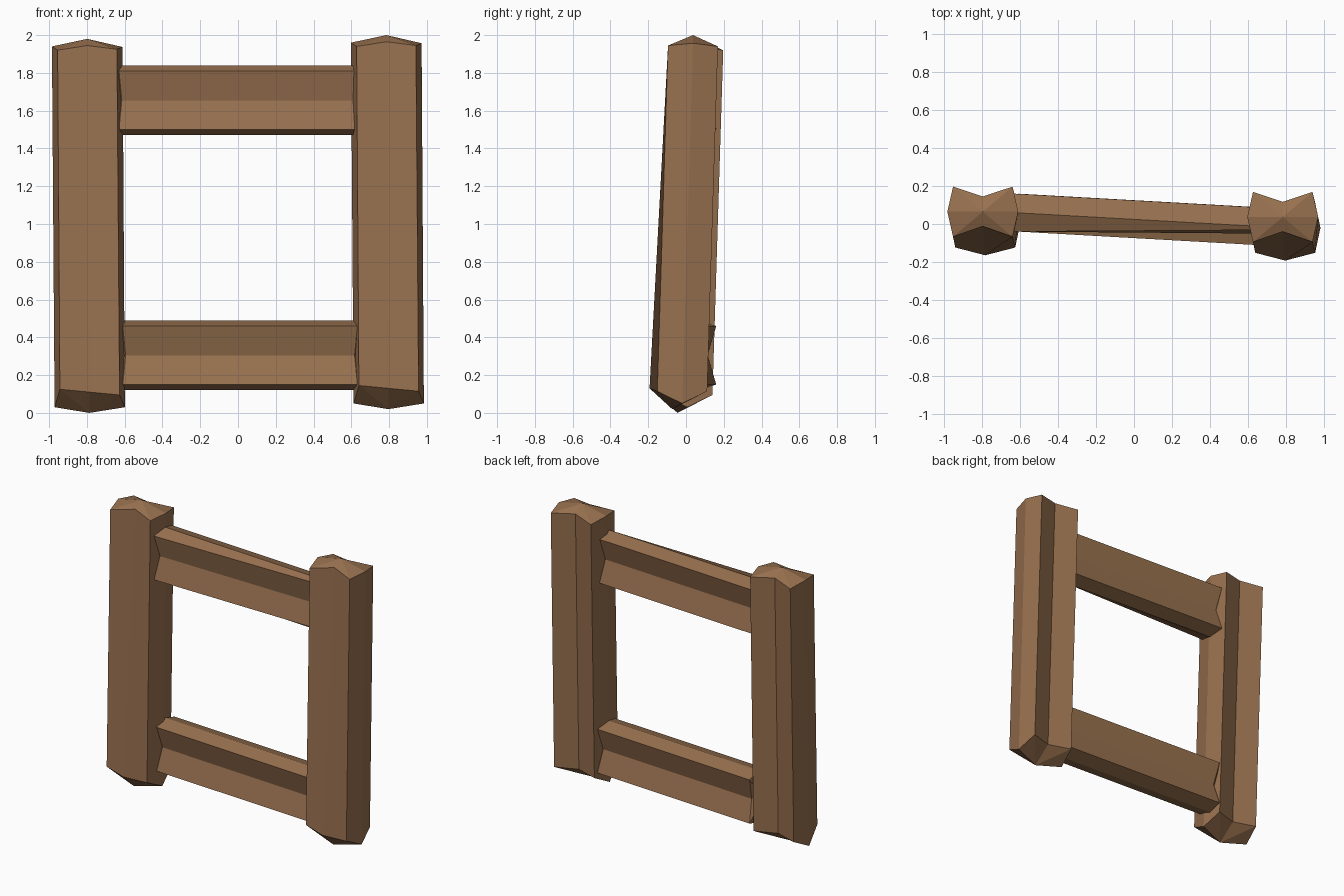
import bpy
import bmesh
from mathutils import Vector

cube = bpy.data.objects.get("Cube")
if cube:
    bpy.data.objects.remove(cube, do_unlink=True)

wood = bpy.data.materials.new("brown_wood")
wood.use_nodes = True
brown = (0.31, 0.162, 0.077, 1)
wood.diffuse_color = brown
wood.node_tree.nodes["Principled BSDF"].inputs["Base Color"].default_value = brown


def section(half_width, side, depth, front_mid, back_mid, front=None):
    """Eight (width, depth) points of a waisted beam section."""
    low, high = front or (-depth, -depth)
    return [(-half_width, low), (0, front_mid), (half_width, high), (side, 0),
            (half_width, depth), (0, back_mid), (-half_width, depth), (-side, 0)]


def beam(name, rings, tips):
    """Flat-faced beam from two eight-point rings, each capped by a shallow point."""
    bm = bmesh.new()
    a, b = [[bm.verts.new(p) for p in ring] for ring in rings]
    tip_a, tip_b = [bm.verts.new(p) for p in tips]
    for i in range(8):
        j = (i + 1) % 8
        bm.faces.new((a[i], a[j], b[j], b[i]))
        bm.faces.new((a[j], a[i], tip_a))
        bm.faces.new((b[i], b[j], tip_b))
    bmesh.ops.recalc_face_normals(bm, faces=bm.faces)
    mesh = bpy.data.meshes.new(name)
    bm.to_mesh(mesh)
    bm.free()
    mesh.materials.append(wood)
    obj = bpy.data.objects.new(name, mesh)
    bpy.context.collection.objects.link(obj)


def post(name, offset):
    """Leaning upright: waisted at the top, bulging at the front of its foot."""
    foot_heights = [0.125, 0.11, 0.095, 0.03, 0.095, 0.10, 0.10, 0.03]
    head_heights = [1.92, 1.945, 1.925, 1.937, 1.92, 1.935, 1.92, 1.94]
    foot = [Vector((-0.785 + w, 0.008 + d, z)) + offset for (w, d), z in
            zip(section(0.158, 0.186, 0.132, -0.173, 0.08), foot_heights)]
    head = [Vector((-0.798 + w, 0.065 + d, z)) + offset for (w, d), z in
            zip(section(0.157, 0.187, 0.132, -0.077, 0.08), head_heights)]
    tips = [Vector((-0.787, -0.045, 0.0)) + offset, Vector((-0.798, 0.065, 1.98)) + offset]
    beam(name, (foot, head), tips)


def rail(name, z, x_min, x_max, right_section):
    """Crossbar grooved along front and back, set slightly askew between the posts."""
    left = [(x_min + (0.015 if w == 0 else 0), 0.06 + d, z + w)
            for w, d in section(0.155, 0.185, 0.1, -0.055, 0.055)]
    right = [(x_max - (0.015 if w == 0 else 0), -0.01 + d, z + w)
             for w, d in right_section]
    beam(name, (left, right), [(x_min - 0.04, 0.06, z), (x_max + 0.04, -0.01, z)])


# Two uprights
post("right_post", Vector((0, 0, 0)))
post("left_post", Vector((1.583, -0.028, 0.02)))

# Two crossbars
rail("top_rail", 1.655, -0.63, 0.615,
     section(0.155, 0.185, 0.1, 0.0, 0.055, front=(-0.04, -0.022)))
rail("bottom_rail", 0.305, -0.61, 0.632,
     section(0.155, 0.185, 0.1, -0.055, 0.055))
